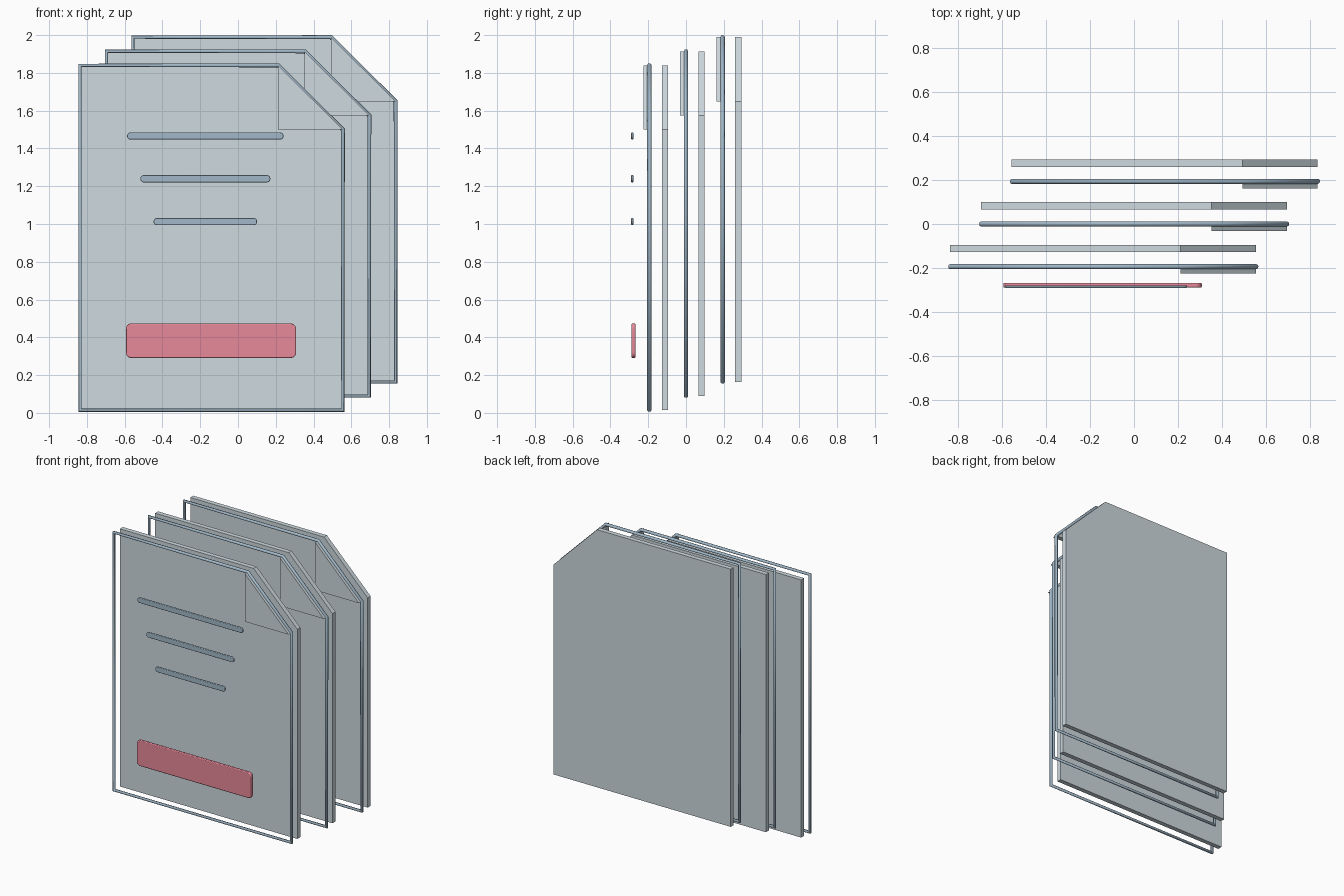
import bpy, bmesh, math

if "Cube" in bpy.data.objects:
    bpy.data.objects.remove(bpy.data.objects["Cube"])


def material(name, rgba):
    m = bpy.data.materials.new(name)
    m.diffuse_color = rgba
    m.use_nodes = True
    m.node_tree.nodes["Principled BSDF"].inputs["Base Color"].default_value = m.diffuse_color
    return m


PAPER = material("paper", (0.62, 0.70, 0.74, 0.4))
EDGE = material("edge", (0.36, 0.48, 0.58, 1))
LABEL = material("label", (0.80, 0.25, 0.32, 0.4))


def prism(name, pts, y0, y1, mat, bevel=0.0):
    """Extrude an XZ profile from y0 to y1."""
    bm = bmesh.new()
    face = bm.faces.new([bm.verts.new((x, y0, z)) for x, z in pts])
    ext = bmesh.ops.extrude_face_region(bm, geom=[face])
    moved = [g for g in ext["geom"] if isinstance(g, bmesh.types.BMVert)]
    bmesh.ops.translate(bm, verts=moved, vec=(0, y1 - y0, 0))
    bmesh.ops.recalc_face_normals(bm, faces=bm.faces)
    me = bpy.data.meshes.new(name)
    bm.to_mesh(me)
    bm.free()
    ob = bpy.data.objects.new(name, me)
    bpy.context.collection.objects.link(ob)
    me.materials.append(mat)
    if bevel:
        mod = ob.modifiers.new("bevel", "BEVEL")
        mod.width, mod.segments = bevel, 2
        mod.limit_method, mod.angle_limit = "ANGLE", math.radians(40)
        bpy.context.view_layer.objects.active = ob
        ob.select_set(True)
        bpy.ops.object.shade_smooth_by_angle(angle=math.radians(35))
        ob.select_set(False)
    return ob


def rounded(x0, x1, z0, z1, r, n=6):
    """Rounded rectangle profile."""
    corners = [(x1 - r, z1 - r), (x0 + r, z1 - r), (x0 + r, z0 + r), (x1 - r, z0 + r)]
    pts = []
    for q, (cx, cz) in enumerate(corners):
        for i in range(n + 1):
            a = math.pi / 2 * (q + i / n)
            pts.append((cx + r * math.cos(a), cz + r * math.sin(a)))
    return pts


def tube(name, pts, y, radius, mat):
    """Closed tube along an XZ outline."""
    cu = bpy.data.curves.new(name, "CURVE")
    cu.dimensions = "3D"
    cu.bevel_depth, cu.bevel_resolution = radius, 2
    sp = cu.splines.new("POLY")
    sp.points.add(len(pts) - 1)
    for p, (x, z) in zip(sp.points, pts):
        p.co = (x, y, z, 1)
    sp.use_cyclic_u = True
    cu.materials.append(mat)
    ob = bpy.data.objects.new(name, cu)
    bpy.context.collection.objects.link(ob)


# Three stacked pages, each with a rim and a folded corner
L, R, B, T = -0.836, 0.555, 0.014, 1.840
FX, FZ = 0.212, 1.500
for i, tag in enumerate(("front", "middle", "back")):
    dx, y, dz = 0.14 * i, 0.194 * (i - 1), 0.0745 * i
    page = [(x + dx, z + dz) for x, z in [(L, B), (R, B), (R, FZ), (FX, T), (L, T)]]
    fold = [(x + dx, z + dz) for x, z in [(FX, FZ), (R, FZ), (FX, T)]]
    prism(tag + "_page", page, y + 0.066, y + 0.099, PAPER)
    prism(tag + "_corner_fold", fold, y - 0.032, y, PAPER)
    tube(tag + "_page_rim", page, y, 0.0115, EDGE)

# Three text bars, getting shorter downward
for i in range(3):
    half = 0.414 - 0.07 * i
    z = 1.466 - 0.2265 * i
    prism(f"text_bar_{i + 1}", rounded(-0.173 - half, -0.173 + half, z - 0.019, z + 0.019, 0.018),
          -0.290, -0.279, EDGE, 0.003)

# Red label near the bottom of the front page
prism("label", rounded(-0.594, 0.308, 0.291, 0.473, 0.028), -0.289, -0.267, LABEL, 0.005)
